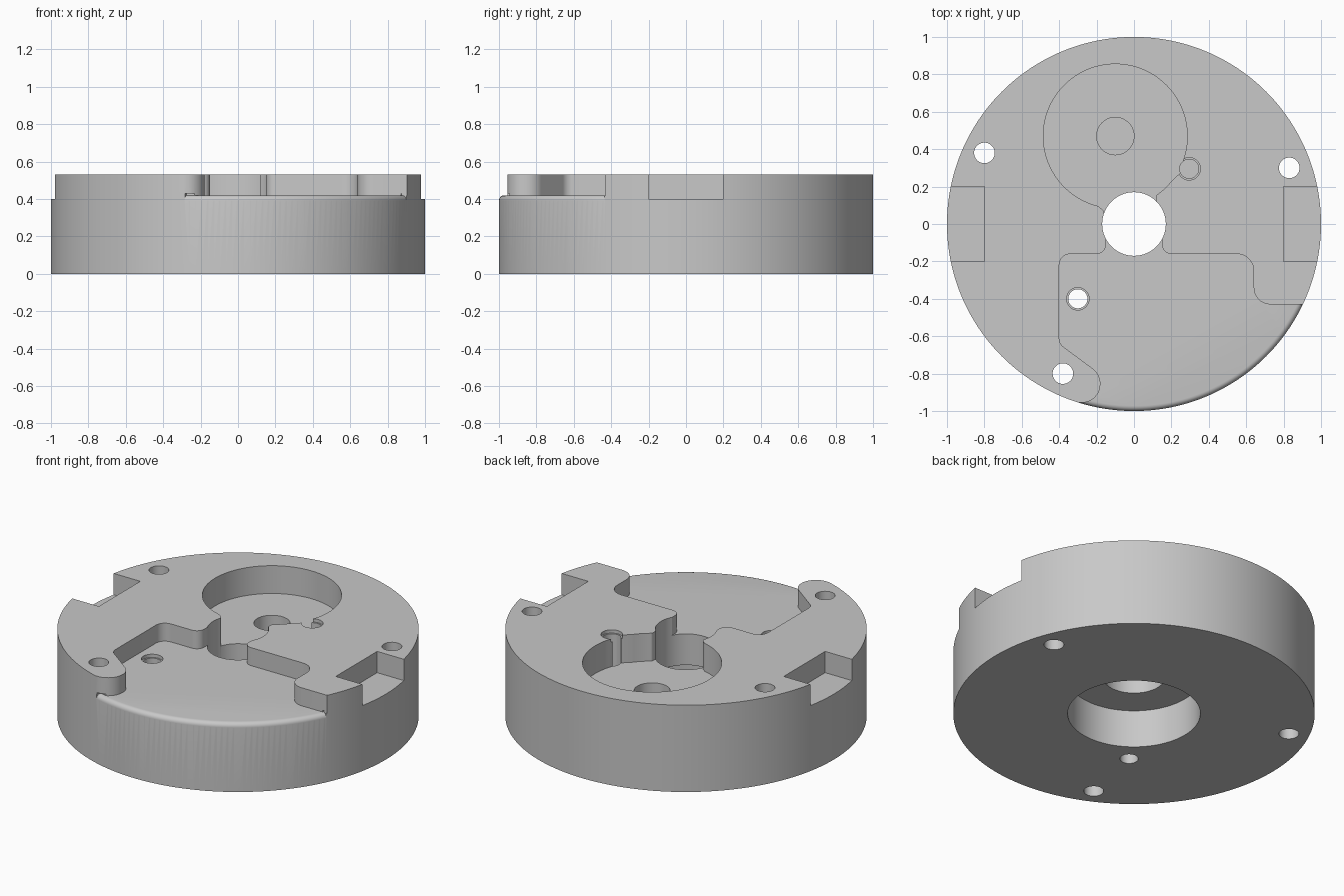
import bpy, bmesh, math
from mathutils import Vector

if "Cube" in bpy.data.objects:
    bpy.data.objects.remove(bpy.data.objects["Cube"], do_unlink=True)

HEIGHT = 0.53
TOP = 0.7      # cutters end above the body
BELOW = -0.1   # through cutters start under the body


def prism(name, outline, z0, z1):
    """Extrude a closed outline from z0 to z1."""
    bm = bmesh.new()
    face = bm.faces.new([bm.verts.new((x, y, z0)) for x, y in outline])
    ext = bmesh.ops.extrude_face_region(bm, geom=[face])
    for v in ext["geom"]:
        if isinstance(v, bmesh.types.BMVert):
            v.co.z = z1
    return finish(name, bm)


def finish(name, bm):
    bmesh.ops.recalc_face_normals(bm, faces=bm.faces)
    mesh = bpy.data.meshes.new(name)
    bm.to_mesh(mesh)
    bm.free()
    obj = bpy.data.objects.new(name, mesh)
    bpy.context.collection.objects.link(obj)
    return obj


def circle(x, y, r, n=64):
    return [(x + r * math.cos(2 * math.pi * i / n),
             y + r * math.sin(2 * math.pi * i / n)) for i in range(n)]


def rounded(corners, steps=10):
    """Outline whose corners (x, y, radius) become fillet arcs."""
    out = []
    for i, (x, y, r) in enumerate(corners):
        p = Vector((x, y))
        if r == 0:
            out.append((x, y))
            continue
        a = (Vector(corners[i - 1][:2]) - p).normalized()
        b = (Vector(corners[(i + 1) % len(corners)][:2]) - p).normalized()
        half = a.angle(b) / 2
        centre = p + (a + b).normalized() * (r / math.sin(half))
        start = p + a * (r / math.tan(half)) - centre
        end = p + b * (r / math.tan(half)) - centre
        sweep = start.angle(end)
        for k in range(steps + 1):
            t = k / steps
            d = (start * math.sin((1 - t) * sweep) + end * math.sin(t * sweep)) / math.sin(sweep)
            out.append(tuple(centre + d))
    return out


def ring_cutter(name, profile, a0, a1, steps=48):
    """Sweep an (r, z) profile around z between two angles."""
    bm = bmesh.new()
    rows = []
    for i in range(steps + 1):
        a = math.radians(a0 + (a1 - a0) * i / steps)
        rows.append([bm.verts.new((r * math.cos(a), r * math.sin(a), z)) for r, z in profile])
    n = len(profile)
    for p, q in zip(rows, rows[1:]):
        for j in range(n):
            bm.faces.new((p[j], p[(j + 1) % n], q[(j + 1) % n], q[j]))
    bm.faces.new(rows[0])
    bm.faces.new(rows[-1])
    return finish(name, bm)


# Round body
body = prism("round_body", circle(0, 0, 1, 192), 0, HEIGHT)
cutters = []

# Wide open pocket at the front
front = [(-.15, 0, 0), (-.15, -.16, .05), (-.4, -.16, .06), (-.4, -.64, .06),
         (-.18, -.803, .098), (-.18, -.955, .098), (-.3, -.955, 0), (-.3, -1.2, 0),
         (1.2, -1.2, 0), (1.2, -.43, 0), (.64, -.43, .09), (.64, -.16, .09),
         (.15, -.16, .05), (.15, 0, 0)]
cutters.append(prism("front_pocket", rounded(front), 0.42, TOP))

# Rounded rim along the pocket opening
R = 0.028
rim = [(1 - R + R * math.sin(t * math.pi / 12), 0.42 - R + R * math.cos(t * math.pi / 12))
       for t in range(7)]
rim += [(1.05, 0.42 - R), (1.05, 0.43), (1 - R, 0.43)]
cutters.append(ring_cutter("rim_rounding", rim, 253.5, 334.2))

# Round pocket, its channel to the centre and its blind hole
cutters.append(prism("round_pocket", circle(-.1, .47, .385, 128), 0.36, TOP))
channel = [(-.16, 0, 0), (-.16, .07, .03), (-.21, .11, 0), (-.1, .4, 0), (.27, .4, 0),
           (.255, .28, .05), (.12, .155, .02), (.12, 0, 0)]
cutters.append(prism("channel", rounded(channel), 0.36, TOP))
cutters.append(prism("pocket_hole", circle(-.1, .47, .1), 0.2, TOP))

# Centre hole with a wider bore underneath
cutters.append(prism("centre_hole", circle(0, 0, .17, 96), BELOW, TOP))
cutters.append(prism("lower_bore", circle(0, 0, .367, 128), BELOW, 0.23))

# Side slots
for side in (-1, 1):
    xs = (side * .8, side * 1.2)
    cutters.append(prism("side_slot", [(xs[0], -.2), (xs[1], -.2), (xs[1], .2), (xs[0], .2)],
                         0.4, TOP))

# Through holes, then pin holes with a shallow wider mouth
for x, y in ((-.8, .38), (.83, .3), (-.38, -.8)):
    cutters.append(prism("screw_hole", circle(x, y, .055, 48), BELOW, TOP))
for x, y, bottom, mouth in ((-.3, -.4, BELOW, .4), (.295, .295, .3, .51)):
    cutters.append(prism("pin_hole", circle(x, y, .051, 48), bottom, TOP))
    cutters.append(prism("pin_mouth", circle(x, y, .06, 48), mouth, TOP))

# Cut everything out of the body
bpy.context.view_layer.objects.active = body
for c in cutters:
    mod = body.modifiers.new(c.name, "BOOLEAN")
    mod.operation = "DIFFERENCE"
    mod.solver = "EXACT"
    mod.object = c
    bpy.ops.object.modifier_apply(modifier=mod.name)
    bpy.data.objects.remove(c, do_unlink=True)

# Plain grey metal
grey = bpy.data.materials.new("grey_metal")
grey.use_nodes = True
colour = (0.58, 0.58, 0.58, 1)
grey.diffuse_color = colour
grey.node_tree.nodes["Principled BSDF"].inputs["Base Color"].default_value = colour
body.data.materials.clear()
body.data.materials.append(grey)

bpy.ops.object.select_all(action="DESELECT")
body.select_set(True)
bpy.ops.object.shade_smooth_by_angle(angle=math.radians(25))
